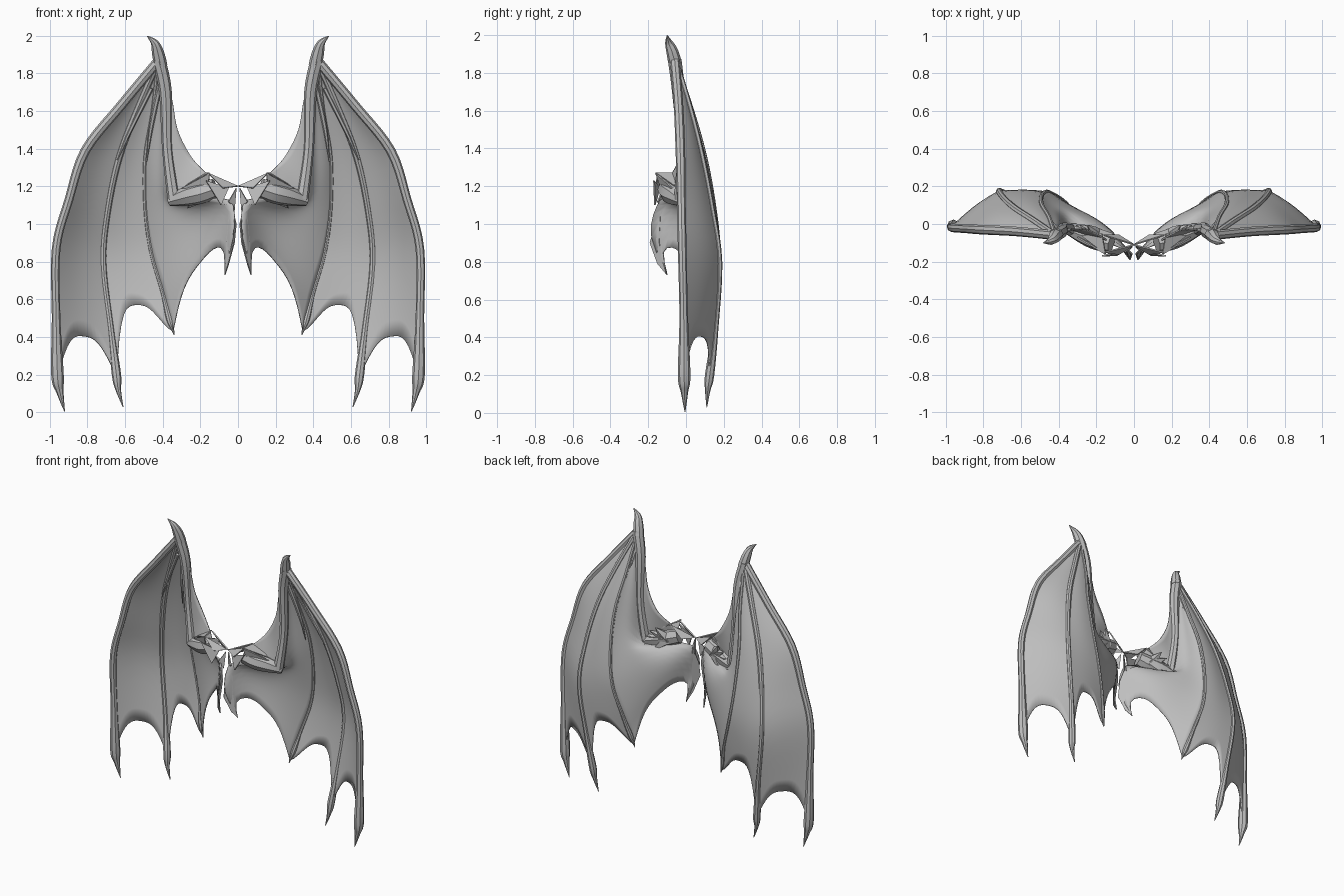
import bpy, bmesh, math
from mathutils import Vector

cube = bpy.data.objects.get("Cube")
if cube:
    bpy.data.objects.remove(cube)

grey = bpy.data.materials.new("stone grey")
grey.use_nodes = True
grey.diffuse_color = (0.52, 0.52, 0.52, 1)
grey.node_tree.nodes["Principled BSDF"].inputs["Base Color"].default_value = (0.52, 0.52, 0.52, 1)


def finish(name, bm, thickness=0, smooth=40):
    """Turn a left-side bmesh into a mirrored object."""
    bmesh.ops.recalc_face_normals(bm, faces=bm.faces)
    mesh = bpy.data.meshes.new(name)
    bm.to_mesh(mesh)
    bm.free()
    mesh.materials.append(grey)
    ob = bpy.data.objects.new(name, mesh)
    bpy.context.collection.objects.link(ob)
    if thickness:
        solid = ob.modifiers.new("thickness", 'SOLIDIFY')
        solid.thickness = thickness
        solid.offset = 0
    mirror = ob.modifiers.new("other wing", 'MIRROR')
    mirror.use_mirror_merge = False
    bpy.ops.object.select_all(action='DESELECT')
    bpy.context.view_layer.objects.active = ob
    ob.select_set(True)
    if smooth:
        bpy.ops.object.shade_smooth_by_angle(angle=math.radians(smooth))


def sample(points, t):
    """Point on a smooth path through the control points, t from 0 to 1."""
    n = len(points) - 1
    i = min(int(t * n), n - 1)
    f = t * n - i
    p = [Vector(points[max(0, min(n, i + k))]) for k in (-1, 0, 1, 2)]
    m1, m2 = (p[2] - p[0]) * 0.5, (p[3] - p[1]) * 0.5
    return ((2*f**3 - 3*f**2 + 1) * p[1] + (f**3 - 2*f**2 + f) * m1
            + (3*f**2 - 2*f**3) * p[2] + (f**3 - f**2) * m2)


def tube(bm, points, radii, sides=8, steps=5):
    """Tapered bone along a smooth path."""
    count = (len(points) - 1) * steps
    widths = [(r, 0, 0) for r in radii]
    rings = []
    for j in range(count + 1):
        t = j / count
        c = sample(points, t)
        d = (sample(points, min(1, t + 0.01)) - sample(points, max(0, t - 0.01))).normalized()
        side = d.cross(Vector((0, 1, 0.1))).normalized()
        up = side.cross(d)
        r = max(0.001, sample(widths, t).x)
        rings.append([bm.verts.new(c + r * (math.cos(a) * side + math.sin(a) * up))
                      for a in (math.tau * k / sides for k in range(sides))])
    for a, b in zip(rings, rings[1:]):
        for k in range(sides):
            q = (k + 1) % sides
            bm.faces.new((a[k], a[q], b[q], b[k]))
    bm.faces.new(rings[0])
    bm.faces.new(rings[-1])


def membrane(name, rail_a, rail_b, scallop=0, sag=0, bias=1, cols=16, rows=20):
    """Skin stretched between two rails, with an arched trailing edge."""
    bm = bmesh.new()
    grid = []
    for i in range(cols + 1):
        u = i / cols
        end = 1 - scallop * (1 - abs(2 * u - 1) ** 3)
        line = []
        for j in range(rows + 1):
            t = end * j / rows
            p = sample(rail_a, t).lerp(sample(rail_b, t), u)
            p.y += sag * math.sin(math.pi * u ** bias) * math.sin(math.pi * min(1, t * 1.1) * 0.8)
            line.append(bm.verts.new(p))
        grid.append(line)
    for a, b in zip(grid, grid[1:]):
        for j in range(rows):
            bm.faces.new((a[j], a[j + 1], b[j + 1], b[j]))
    bmesh.ops.remove_doubles(bm, verts=bm.verts, dist=0.0005)
    finish(name, bm, 0.008)


# Finger paths, wrist to knuckle; the claw follows
wrist = (0.42, -0.06, 1.87)
lead = [wrist, (0.62, -0.04, 1.63), (0.81, -0.03, 1.39), (0.897, -0.025, 1.13),
        (0.965, -0.02, 0.87), (0.965, -0.012, 0.5), (0.958, -0.01, 0.2)]
middle = [wrist, (0.53, 0.015, 1.62), (0.63, 0.08, 1.36), (0.69, 0.135, 1.08),
          (0.715, 0.175, 0.8), (0.675, 0.155, 0.45), (0.645, 0.125, 0.2)]
inner = [wrist, (0.45, 0.03, 1.6), (0.49, 0.10, 1.35), (0.49, 0.15, 1.08),
         (0.46, 0.17, 0.85), (0.40, 0.14, 0.64), (0.365, 0.105, 0.5)]
claws = ([(0.945, -0.008, 0.11), (0.92, -0.005, 0.005)],
         [(0.635, 0.115, 0.12), (0.61, 0.11, 0.03)],
         [(0.35, 0.095, 0.45), (0.338, 0.09, 0.41)])
bm = bmesh.new()
for path, claw, r in zip((lead, middle, inner), claws, (0.023, 0.017, 0.012)):
    tube(bm, path + claw, [r * 1.1] * 3 + [r] * 3 + [r * 1.45, r * 0.85, 0.002])
finish("finger_bones", bm)

# Forearm, upper arm and thumb claw
elbow = (0.34, -0.03, 1.13)
shoulder = (0.12, -0.1, 1.19)
forearm = [wrist, (0.385, -0.04, 1.7), (0.375, -0.02, 1.4), elbow]
bm = bmesh.new()
tube(bm, forearm, [0.036, 0.034, 0.028, 0.034])
tube(bm, [(0.365, -0.02, 1.12), (0.28, -0.05, 1.145), (0.2, -0.08, 1.165), shoulder],
     [0.026, 0.05, 0.058, 0.052])
tube(bm, [(0.41, -0.055, 1.84), (0.425, -0.072, 1.91), (0.442, -0.09, 1.96), (0.482, -0.1, 1.998)],
     [0.036, 0.032, 0.021, 0.002])
finish("arm_bones", bm)

# Thin tendons raised on the skin
bm = bmesh.new()
tube(bm, [(0.41, -0.03, 1.75), (0.46, 0.03, 1.52), (0.485, 0.07, 1.33)], [0.014, 0.012, 0.002], 6)
tube(bm, [(0.46, -0.02, 1.72), (0.57, 0.03, 1.5), (0.64, 0.06, 1.34)], [0.012, 0.011, 0.002], 6)
finish("tendons", bm)

# Skin panels
inner_tip = inner + [(0.345, 0.09, 0.43)]
body_edge = [wrist, (0.38, -0.03, 1.5), elbow, (0.2, -0.08, 1.13),
             (0.04, -0.14, 1.12), (0.025, -0.185, 0.95), (0.07, -0.1, 0.73)]
membrane("outer_membrane", lead, middle, 0.13, 0.018)
membrane("middle_membrane", middle, inner_tip, 0.225, 0.012)
membrane("inner_membrane", inner_tip, body_edge, 0.225, 0.045, 1.8)
membrane("front_membrane", forearm + [(0.24, -0.07, 1.15), shoulder],
         [(0.39, -0.05, 1.78), (0.35, -0.04, 1.66), (0.32, -0.03, 1.5),
          (0.25, -0.03, 1.36), (0.17, -0.07, 1.27)], cols=6)

# Torn scraps of skin around the shoulder and along the body edge
scraps = (((0.0, -0.11, 1.2), (0.16, -0.15, 1.27), (0.08, -0.16, 1.19)),
          ((0.0, -0.11, 1.2), (0.16, -0.06, 1.27), (0.08, -0.06, 1.19)),
          ((0.05, -0.14, 1.19), (0.17, -0.17, 1.23), (0.09, -0.165, 1.1)),
          ((0.15, -0.16, 1.27), (0.3, -0.07, 1.19), (0.16, -0.13, 1.19)),
          ((0.15, -0.16, 1.27), (0.17, -0.05, 1.27), (0.28, -0.06, 1.2)),
          ((0.01, -0.12, 1.19), (0.05, -0.15, 1.12), (0.02, -0.13, 1.07)),
          ((0.04, -0.13, 1.12), (0.01, -0.16, 1.0), (0.02, -0.19, 0.9),
           (0.05, -0.15, 0.79), (0.07, -0.1, 0.73), (0.06, -0.14, 0.9)))
bm = bmesh.new()
for outline in scraps:
    bm.faces.new([bm.verts.new(p) for p in outline])
finish("torn_scraps", bm, 0.008, 0)

# Ragged spikes fanning out behind the upper arm
bm = bmesh.new()
for k in range(5):
    a = math.radians(-50 + 28 * k)
    base = Vector((0.19, -0.065, 1.16))
    tip = base + Vector((0.12 * math.cos(a), 0.06, 0.1 * math.sin(a)))
    tube(bm, [base, base.lerp(tip, 0.5), tip], [0.042, 0.026, 0.001], 5, 2)
finish("shoulder_spikes", bm, 0, 30)
